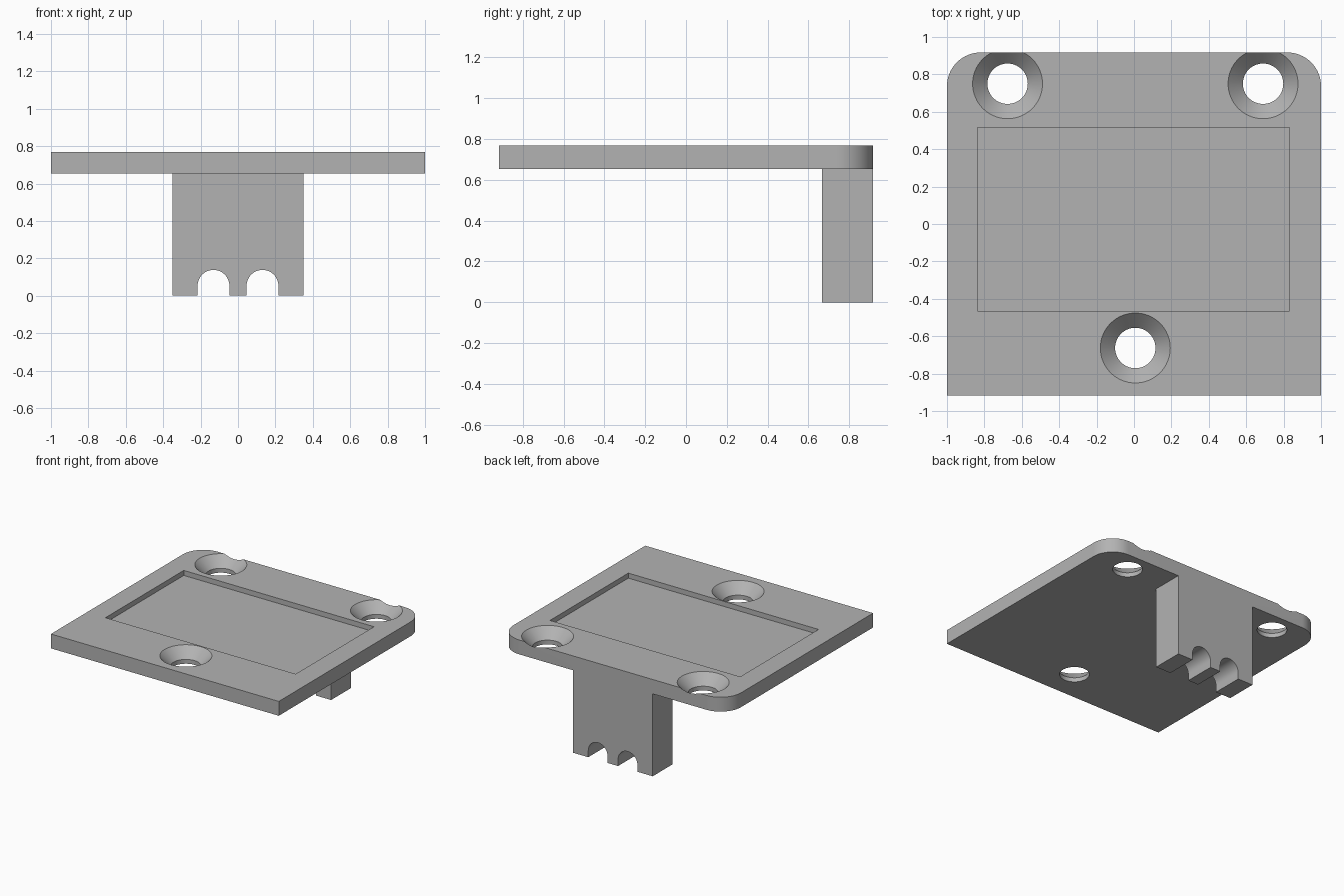
import bpy, bmesh, math
from math import cos, sin, pi

if "Cube" in bpy.data.objects:
    bpy.data.objects.remove(bpy.data.objects["Cube"], do_unlink=True)

# Single plain grey material
grey = bpy.data.materials.new("plain grey")
grey.use_nodes = True
colour = (0.45, 0.45, 0.45, 1)
grey.diffuse_color = colour
grey.node_tree.nodes["Principled BSDF"].inputs["Base Color"].default_value = colour

HALF_X, HALF_Y = 1.0, 0.917
TOP, UNDER = 0.768, 0.654


def link(name, bm):
    bmesh.ops.recalc_face_normals(bm, faces=bm.faces)
    mesh = bpy.data.meshes.new(name)
    bm.to_mesh(mesh)
    bm.free()
    mesh.materials.append(grey)
    ob = bpy.data.objects.new(name, mesh)
    bpy.context.collection.objects.link(ob)
    return ob


def extrude(name, points, vector):
    """Closed outline of 3D points pushed along a vector."""
    bm = bmesh.new()
    face = bm.faces.new([bm.verts.new(p) for p in points])
    out = bmesh.ops.extrude_face_region(bm, geom=[face])["geom"]
    bmesh.ops.translate(bm, vec=vector, verts=[v for v in out if isinstance(v, bmesh.types.BMVert)])
    return link(name, bm)


def arc(cx, cy, r, start, end, steps):
    angles = [start + (end - start) * i / steps for i in range(steps + 1)]
    return [(cx + r * cos(a), cy + r * sin(a)) for a in angles]


def lathe(name, x, y, profile, sides=64):
    """Solid of revolution from (radius, z) rings."""
    bm = bmesh.new()
    rings = [[bm.verts.new((x + r * cos(2 * pi * i / sides), y + r * sin(2 * pi * i / sides), z))
              for i in range(sides)] for r, z in profile]
    for low, high in zip(rings, rings[1:]):
        for i in range(sides):
            j = (i + 1) % sides
            bm.faces.new((low[i], low[j], high[j], high[i]))
    bm.faces.new(rings[0])
    bm.faces.new(rings[-1])
    return link(name, bm)


def combine(target, tool, operation):
    mod = target.modifiers.new(tool.name, 'BOOLEAN')
    mod.operation = operation
    mod.solver = 'EXACT'
    mod.object = tool
    bpy.context.view_layer.objects.active = target
    bpy.ops.object.modifier_apply(modifier=mod.name)
    bpy.data.objects.remove(tool, do_unlink=True)


# Plate with two rounded rear corners
R = 0.18
outline = [(-HALF_X, -HALF_Y), (HALF_X, -HALF_Y)]
outline += arc(HALF_X - R, HALF_Y - R, R, 0, pi / 2, 16)
outline += arc(R - HALF_X, HALF_Y - R, R, pi / 2, pi, 16)
plate = extrude("mounting_plate", [(x, y, UNDER) for x, y in outline], (0, 0, TOP - UNDER))

# Rear leg with two round-topped notches in its foot
LEG, LEG_FRONT, NOTCH = 0.35, 0.667, 0.085
leg_outline = [(-LEG, UNDER + 0.03), (-LEG, 0)]
for cx in (-0.131, 0.131):
    leg_outline += [(cx - NOTCH, 0)] + arc(cx, 0.053, NOTCH, pi, 0, 24) + [(cx + NOTCH, 0)]
leg_outline += [(LEG, 0), (LEG, UNDER + 0.03)]
leg = extrude("rear_leg", [(x, LEG_FRONT, z) for x, z in leg_outline], (0, HALF_Y - LEG_FRONT, 0))
combine(plate, leg, 'UNION')

# Shallow rectangular recess
corners = [(-0.838, -0.465), (0.832, -0.465), (0.832, 0.517), (-0.838, 0.517)]
recess = extrude("recess_cutter", [(x, y, TOP - 0.04) for x, y in corners], (0, 0, 0.1))
combine(plate, recess, 'DIFFERENCE')

# Countersunk screw holes; the rear pair breaks through the back edge
HOLE, SINK = 0.108, 0.187
depth, over = 0.08, 0.02
flare = over * (SINK - HOLE) / depth
for x, y in ((-0.676, 0.75), (0.69, 0.75), (0.007, -0.663)):
    profile = [(HOLE, UNDER - 0.05), (HOLE, TOP - depth), (SINK + flare, TOP + over)]
    combine(plate, lathe("hole_cutter", x, y, profile), 'DIFFERENCE')

# Smooth curved walls, crisp edges
bpy.ops.object.select_all(action='DESELECT')
plate.select_set(True)
bpy.context.view_layer.objects.active = plate
bpy.ops.object.shade_smooth_by_angle(angle=math.radians(30))
